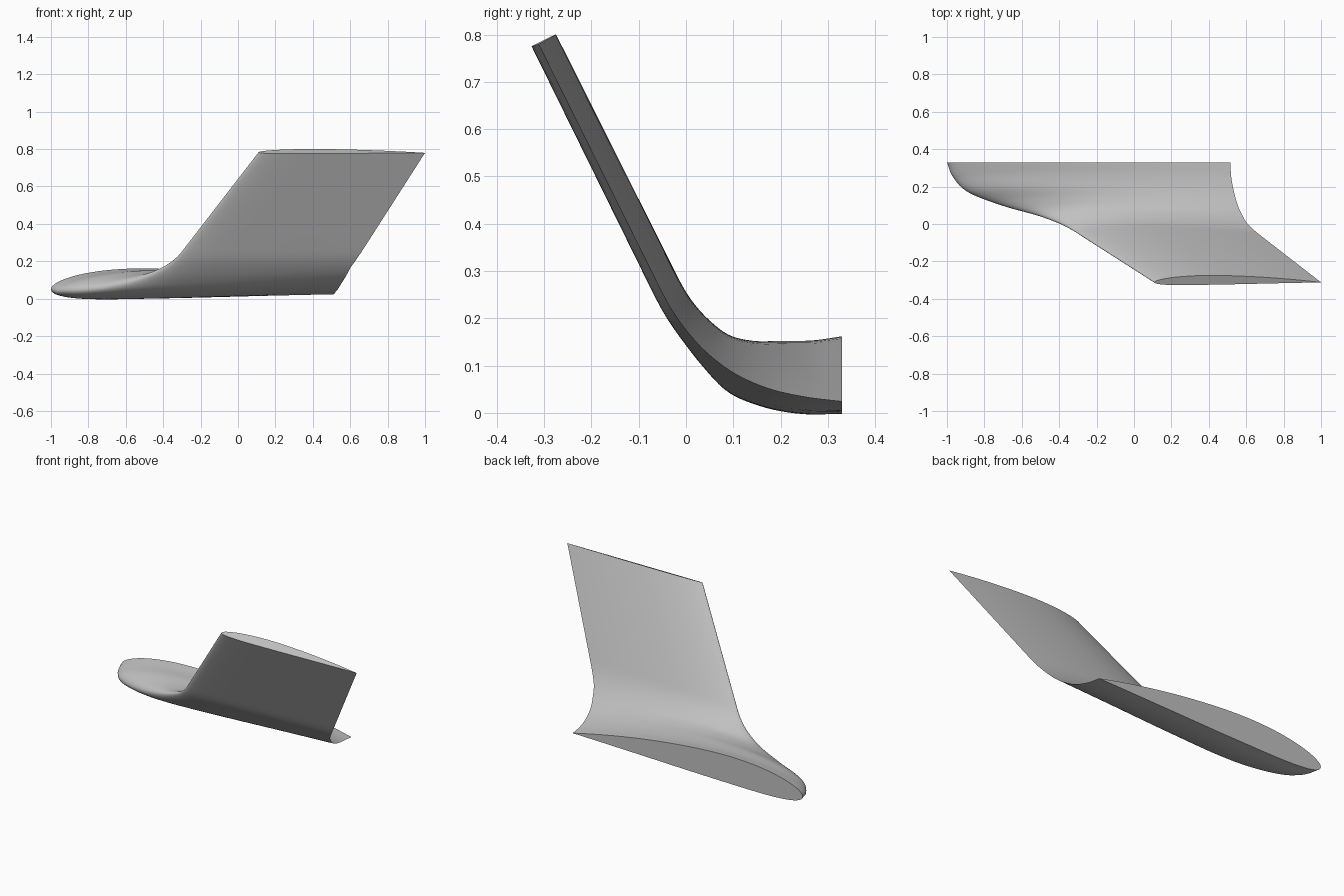
import bpy
import bmesh
import math
from mathutils import Vector

cube = bpy.data.objects.get("Cube")
if cube:
    bpy.data.objects.remove(cube, do_unlink=True)

SIDE = 40       # points along each side of the airfoil
STEPS = 7       # sections between two stations

# Stations from root to tip:
# y, trailing z, leading x, trailing x, leading rise, cant angle, upper bulge
STATIONS = [
    (0.33, 0.024, -1.0, 0.515, 0.026, 0, 0.122),
    (0.25, 0.034, -0.967, 0.52, 0.01, 10, 0.116),
    (0.17, 0.053, -0.885, 0.535, 0.0, 17, 0.105),
    (0.10, 0.085, -0.70, 0.555, -0.01, 28, 0.085),
    (0.05, 0.122, -0.52, 0.578, -0.005, 40, 0.062),
    (0.01, 0.163, -0.41, 0.60, 0.0, 50, 0.052),
    (-0.025, 0.21, -0.34, 0.633, 0.0, 58, 0.047),
    (-0.06, 0.273, -0.284, 0.675, 0.0, 63, 0.045),
    (-0.312, 0.78, 0.11, 1.0, 0.003, 63.5, 0.042),
]


def smooth_rows(rows):
    """Pass a cubic through the stations; the last span stays straight."""
    gaps = [math.dist(a[:2], b[:2]) for a, b in zip(rows, rows[1:])]
    slopes = [Vector([(q - p) / h for p, q in zip(a, b)])
              for a, b, h in zip(rows, rows[1:], gaps)]
    tangents = [slopes[0]]
    for i in range(1, len(slopes)):
        h0, h1 = gaps[i - 1], gaps[i]
        tangents.append((slopes[i - 1] * h1 + slopes[i] * h0) / (h0 + h1))
    tangents[-1] = slopes[-1]
    tangents.append(slopes[-1])
    result = []
    for i, h in enumerate(gaps):
        a, b = Vector(rows[i]), Vector(rows[i + 1])
        for k in range(STEPS):
            t = k / STEPS
            s = t * t * (3 - 2 * t)
            result.append(a * (1 - s) + b * s
                          + tangents[i] * (h * t * (1 - t) ** 2)
                          - tangents[i + 1] * (h * t * t * (1 - t)))
    result.append(Vector(rows[-1]))
    return result


def airfoil(f, side):
    """Height over the chord at fraction f, for an upper bulge of one."""
    thick = 10 * (0.2969 * math.sqrt(f) - 0.126 * f - 0.3516 * f ** 2
                  + 0.2843 * f ** 3 - 0.1036 * f ** 4)
    if f < 0.4:
        camber = (0.8 * f - f * f) / 0.16
    else:
        camber = (0.2 + 0.8 * f - f * f) / 0.36
    return 0.335 * camber + side * 0.665 * thick


def section(row):
    y, z, lead, trail, rise, cant, bulge = row
    a = math.radians(cant)
    normal = Vector((0, math.sin(a), math.cos(a)))
    start, end = Vector((lead, y, z + rise)), Vector((trail, y, z))
    points = []
    # Upper side from trailing to leading edge, then the lower side back
    for i in range(2 * SIDE):
        f = (1 + math.cos(math.pi * i / SIDE)) / 2
        side = 1 if i <= SIDE else -1
        height = 0 if i in (0, SIDE) else airfoil(f, side) * bulge
        points.append(start.lerp(end, f) + normal * height)
    return points


# Loft the blended winglet through its sections
bm = bmesh.new()
rings = [[bm.verts.new(p) for p in section(r)] for r in smooth_rows(STATIONS)]
count = 2 * SIDE
for ring, following in zip(rings, rings[1:]):
    for i in range(count):
        j = (i + 1) % count
        bm.faces.new((ring[i], ring[j], following[j], following[i]))

# Flat root and tip faces
bm.faces.new(rings[0])
bm.faces.new(rings[-1])
bmesh.ops.recalc_face_normals(bm, faces=bm.faces)

mesh = bpy.data.meshes.new("blended_winglet")
bm.to_mesh(mesh)
bm.free()
winglet = bpy.data.objects.new("blended_winglet", mesh)
bpy.context.collection.objects.link(winglet)

# Plain grey skin
grey = bpy.data.materials.new("light_grey")
grey.use_nodes = True
colour = (0.53, 0.53, 0.53, 1)
grey.diffuse_color = colour
grey.node_tree.nodes["Principled BSDF"].inputs["Base Color"].default_value = colour
mesh.materials.append(grey)

# Smooth skin, crisp trailing edge and end faces
bpy.ops.object.select_all(action="DESELECT")
winglet.select_set(True)
bpy.context.view_layer.objects.active = winglet
bpy.ops.object.shade_smooth_by_angle(angle=math.radians(40))
